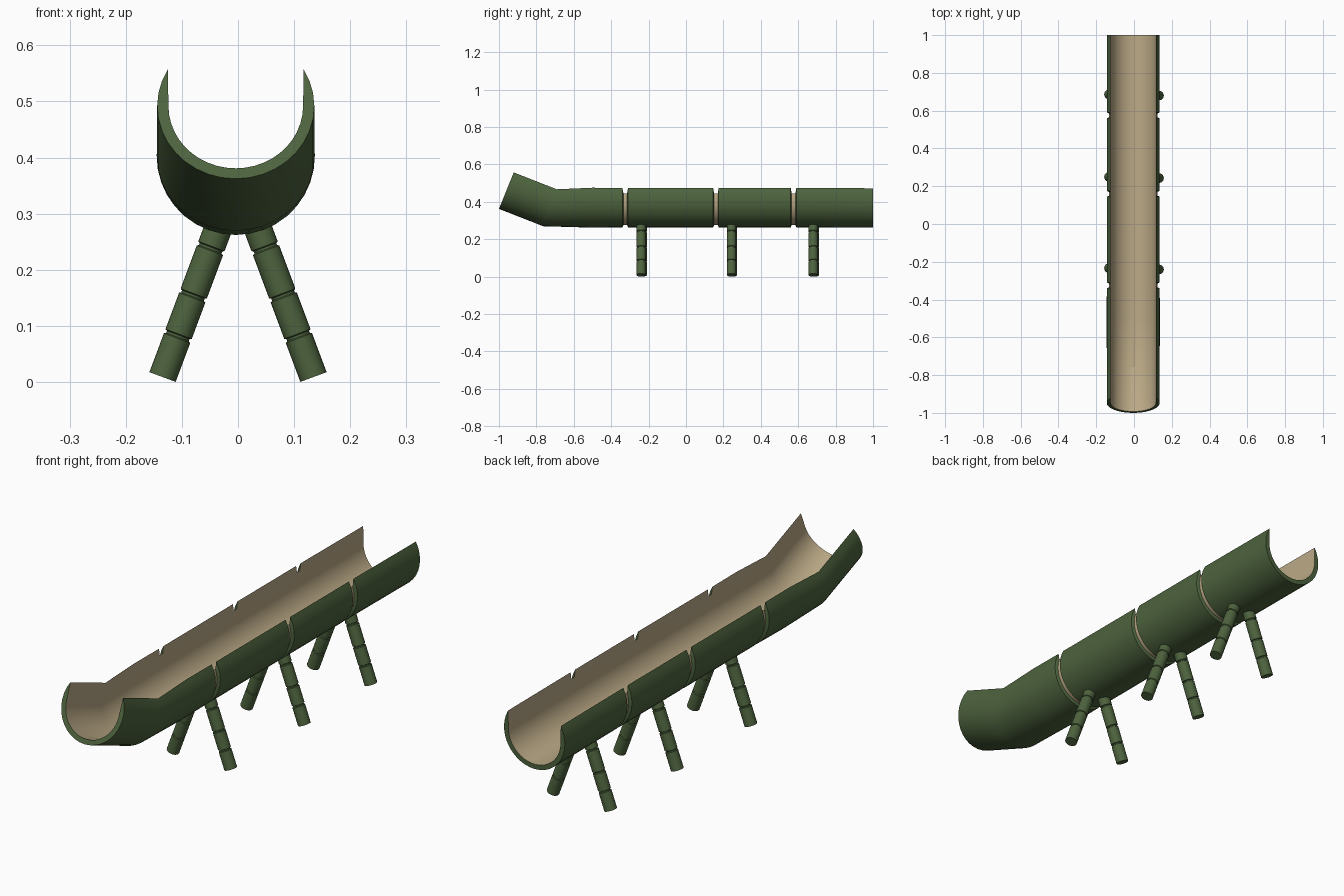
import bpy, bmesh, math
from mathutils import Vector, Matrix

if "Cube" in bpy.data.objects:
    bpy.data.objects.remove(bpy.data.objects["Cube"])

CX = -0.004          # trough axis offset
R, RI = 0.14, 0.12   # outer and inner radius
TIP_X = 0.121        # rim edges are cut vertically here
N = 24               # facets across the trough


def material(name, rgb):
    m = bpy.data.materials.new(name)
    m.diffuse_color = (*rgb, 1)
    m.use_nodes = True
    m.node_tree.nodes["Principled BSDF"].inputs["Base Color"].default_value = m.diffuse_color
    return m


green = material("green_skin", (0.075, 0.125, 0.048))
tan = material("pale_wood", (0.50, 0.40, 0.24))


def finish(bm, name, mats, angle=None):
    bmesh.ops.recalc_face_normals(bm, faces=bm.faces)
    me = bpy.data.meshes.new(name)
    bm.to_mesh(me)
    bm.free()
    ob = bpy.data.objects.new(name, me)
    bpy.context.collection.objects.link(ob)
    for m in mats:
        me.materials.append(m)
    if angle:
        bpy.ops.object.select_all(action='DESELECT')
        bpy.context.view_layer.objects.active = ob
        ob.select_set(True)
        bpy.ops.object.shade_smooth_by_angle(angle=math.radians(angle))
    return ob


# Trough: stations of (y, z, tilt in degrees, outer radius, groove follows)
stations = [(-0.9475, 0.492, 22, R, False),
            (-0.715, 0.401, 20, R, False),
            (-0.50, 0.403, 0, R + 0.001, False)]
for gy in (-0.325, 0.16, 0.575):
    stations += [(gy - 0.015, 0.404, 0, R, False),
                 (gy - 0.010, 0.404, 0, 0.128, True),
                 (gy + 0.010, 0.404, 0, 0.128, False),
                 (gy + 0.015, 0.404, 0, R, False)]
stations.append((1.0, 0.402, 0, R, False))

bm = bmesh.new()
rings = []
for y, z, tilt, r, _ in stations:
    t = math.radians(tilt)
    place = lambda x, h: bm.verts.new((CX + x, y + h * math.sin(t), z + h * math.cos(t)))
    up = math.acos(TIP_X / r)
    outer = []
    for i in range(N + 1):
        a = math.pi - up + (math.pi + 2 * up) * i / N
        outer.append(place(r * math.cos(a), r * math.sin(a)))
    inner = [outer[0]]
    for i in range(1, N):
        a = math.pi + math.pi * (i - 1) / (N - 2)
        inner.append(place(RI * math.cos(a), RI * math.sin(a)))
    inner.append(outer[-1])
    rings.append((outer, inner))

for k in range(len(rings) - 1):
    for side in (0, 1):
        a, b = rings[k][side], rings[k + 1][side]
        for i in range(N):
            f = bm.faces.new((a[i], a[i + 1], b[i + 1], b[i]))
            f.material_index = 1 if side or stations[k][4] else 0
for outer, inner in (rings[0], rings[-1]):
    for i in range(N):
        loop = list(dict.fromkeys((outer[i], outer[i + 1], inner[i + 1], inner[i])))
        bm.faces.new(loop)
finish(bm, "trough", (green, tan), 20)


# Legs: jointed stems leaning inwards under the trough
def leg(name, side, y):
    r, g = 0.025, 0.0215
    profile = [(0, r)]
    for j in (0.078, 0.155, 0.245):
        profile += [(j - 0.004, r), (j - 0.002, g), (j + 0.002, g), (j + 0.004, r)]
    profile.append((0.285, r))
    lean = math.radians(20.5)
    mat = (Matrix.Translation((side * 0.1345, y, r * math.sin(lean)))
           @ Matrix.Rotation(-side * lean, 4, 'Y'))
    bm = bmesh.new()
    n = 20
    loops = [[bm.verts.new(mat @ Vector((q * math.cos(2 * math.pi * i / n),
                                         q * math.sin(2 * math.pi * i / n), h)))
              for i in range(n)] for h, q in profile]
    for a, b in zip(loops, loops[1:]):
        for i in range(n):
            j = (i + 1) % n
            bm.faces.new((a[i], a[j], b[j], b[i]))
    bm.faces.new(loops[0])
    bm.faces.new(loops[-1])
    finish(bm, name, (green,), 30)


for label, y in (("front", -0.24), ("middle", 0.243), ("back", 0.68)):
    leg(label + "_right_leg", 1, y)
    leg(label + "_left_leg", -1, y + 0.006)
